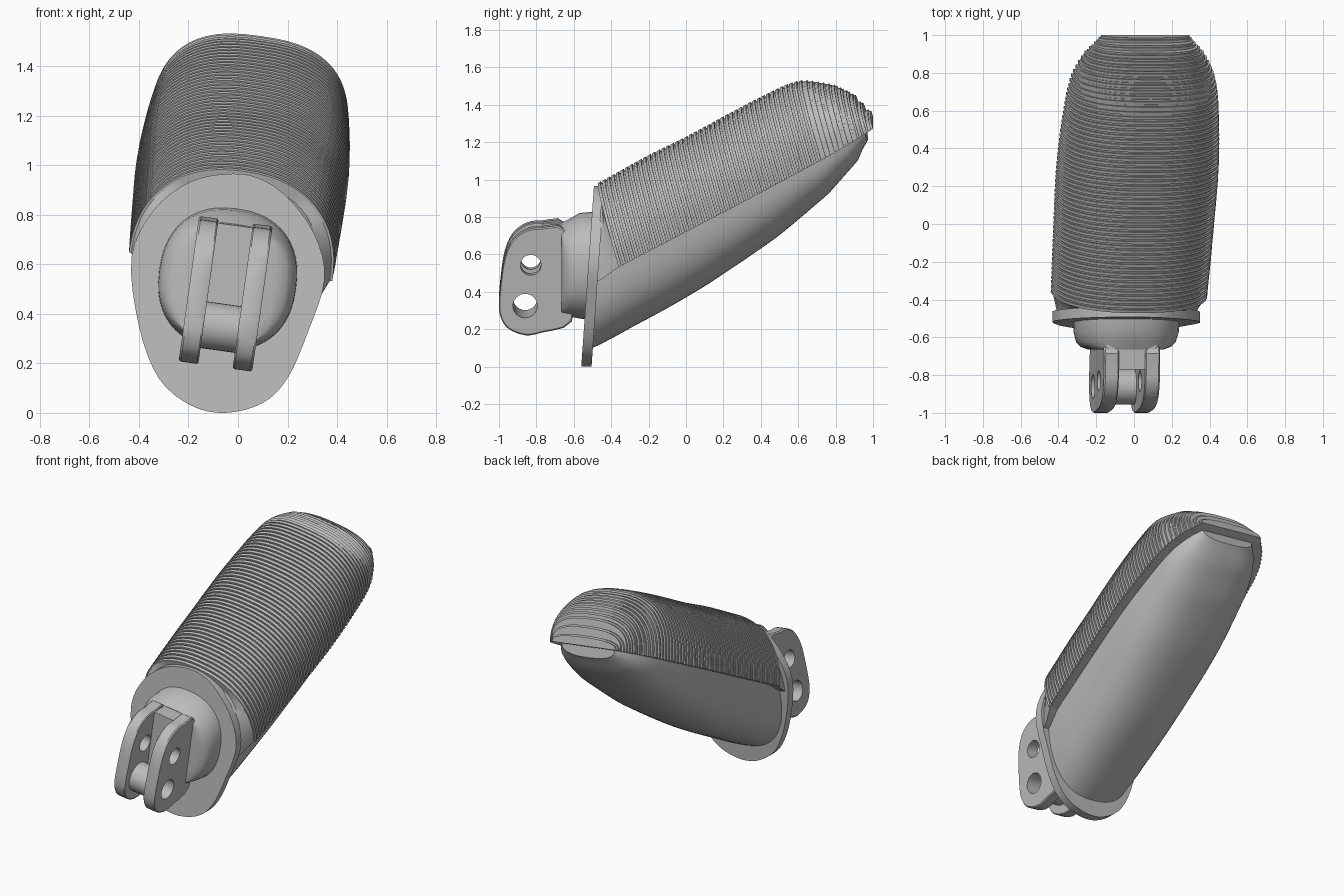
import bpy, bmesh
from math import sin, cos, pi, radians
from mathutils import Vector, Matrix

if "Cube" in bpy.data.objects:
    bpy.data.objects.remove(bpy.data.objects["Cube"])

grey = bpy.data.materials.new("plain grey")
grey.use_nodes = True
grey.diffuse_color = (0.5, 0.5, 0.5, 1)
grey.node_tree.nodes["Principled BSDF"].inputs["Base Color"].default_value = (0.5, 0.5, 0.5, 1)

ROLL = radians(8)
LEAN = radians(16)
FLANGE_LEAN = radians(-4)


def shade(obj, angle):
    bpy.ops.object.select_all(action='DESELECT')
    obj.select_set(True)
    bpy.context.view_layer.objects.active = obj
    bpy.ops.object.shade_smooth_by_angle(angle=radians(angle))


def loft(name, rings, angle=30):
    """Skin closed rings of equal length and cap both ends."""
    bm = bmesh.new()
    loops = [[bm.verts.new(p) for p in ring] for ring in rings]
    n = len(loops[0])
    for a, b in zip(loops, loops[1:]):
        for i in range(n):
            j = (i + 1) % n
            bm.faces.new((a[i], a[j], b[j], b[i]))
    bm.faces.new(loops[0])
    bm.faces.new(loops[-1])
    bmesh.ops.recalc_face_normals(bm, faces=bm.faces)
    mesh = bpy.data.meshes.new(name)
    bm.to_mesh(mesh)
    bm.free()
    mesh.materials.append(grey)
    obj = bpy.data.objects.new(name, mesh)
    bpy.context.collection.objects.link(obj)
    shade(obj, angle)
    return obj


def catmull(a, b, c, d, t):
    return 0.5 * (2 * b + (c - a) * t + (2 * a - 5 * b + 4 * c - d) * t * t
                  + (3 * b - a - 3 * c + d) * t ** 3)


def closed_curve(points, steps):
    pts = [Vector(p) for p in points]
    n = len(pts)
    return [catmull(pts[i - 1], pts[i], pts[(i + 1) % n], pts[(i + 2) % n], k / steps)
            for i in range(n) for k in range(steps)]


def sample(keys, y):
    """Smooth value at y from a list of (y, value) keys."""
    i = 0
    while i < len(keys) - 2 and y > keys[i + 1][0]:
        i += 1
    (y0, v0), (y1, v1) = keys[i], keys[i + 1]
    t = min(max((y - y0) / (y1 - y0), 0), 1)
    before = keys[i - 1][1] if i else v0
    after = keys[i + 2][1] if i + 2 < len(keys) else v1
    return catmull(before, v0, v1, after, t)


def axis_point(y):
    x = -0.03 + 0.065 * (y + 0.36)
    return Vector((x, y, 0.59 + 0.535 * (y + 0.36) - 0.146 * (x + 0.03)))


def power(v, p):
    return abs(v) ** p * (1 if v >= 0 else -1)


def half_section(centre, width, height, lean, exponent=2.3, n=32):
    """D-shaped ring standing on the split line; negative height hangs below."""
    right = Vector((cos(ROLL), 0, -sin(ROLL)))
    up = Vector((sin(ROLL) * cos(lean), -sin(lean), cos(ROLL) * cos(lean)))
    e = 2 / exponent
    return [centre + right * width * power(cos(pi * i / n), e)
            + up * height * power(sin(pi * i / n), e) for i in range(n + 1)]


WIDTH = [(-0.5, 0.4), (-0.36, 0.415), (0, 0.425), (0.3, 0.43), (0.5, 0.42),
         (0.7, 0.4), (0.8, 0.375), (0.9, 0.32), (0.99, 0.24)]
HEIGHT = [(-0.36, 0.405), (-0.1, 0.41), (0.1, 0.403), (0.5, 0.405), (0.7, 0.385),
          (0.85, 0.28), (0.93, 0.18), (0.99, 0.04)]
DEPTH = [(-0.49, 0.43), (-0.3, 0.4), (0, 0.36), (0.4, 0.305), (0.7, 0.225),
         (0.88, 0.14), (0.955, 0.065)]

# Ribbed upper body: thin plates separated by shallow grooves
rings = []
count = 56
step = (1 + 0.36) / count
for k in range(count):
    y = -0.36 + k * step
    w, h = sample(WIDTH, y), sample(HEIGHT, y)
    for offset, inset in ((0, 0), (0.6, 0), (0.6, 0.012), (1, 0.012)):
        rings.append(half_section(axis_point(y + offset * step), w - inset,
                                  max(h - inset, 0.015), LEAN, 2.3 + 0.4 * k / count))
ribbed_body = loft("ribbed_body", rings)

# Smooth lower shell, turning from the flange plane to the rib plane
rings = []
for k in range(41):
    y = -0.49 + 1.445 * k / 40
    blend = min((y + 0.49) / 0.5, 1)
    lean = FLANGE_LEAN * (1 - blend) + LEAN * blend
    rings.append(half_section(axis_point(y), sample(WIDTH, y) - 0.07,
                              -sample(DEPTH, y), lean, 2.5))
lower_shell = loft("lower_shell", rings)

# Wedge collar between the flange and the first rib
collar = loft("collar", [
    half_section(Vector((-0.045, -0.49, 0.5)), 0.365, 0.435, FLANGE_LEAN),
    half_section(Vector((-0.04, -0.45, 0.52)), 0.375, 0.425, FLANGE_LEAN / 4),
    half_section(axis_point(-0.36), 0.405, 0.395, LEAN)])

# Flange plate
outline = closed_curve([(-0.43, 0.63), (-0.4, 0.35), (-0.32, 0.14), (-0.19, 0.03),
                        (-0.05, 0), (0.1, 0.04), (0.2, 0.14), (0.28, 0.32),
                        (0.35, 0.54), (0.31, 0.72), (0.2, 0.87), (0.08, 0.95),
                        (-0.05, 0.965), (-0.2, 0.93), (-0.34, 0.82)], 4)
flange = loft("flange", [[(p.x, -0.56 + 0.07 * p.y + d, p.y) for p in outline]
                         for d in (0, 0.055)])

# Connector parts are built upright, then rolled about this pivot
place = Matrix.Translation((-0.05, 0, 0.48)) @ Matrix.Rotation(ROLL, 4, 'Y')


def oval(y, cz, w, h, exponent, n=48):
    e = 2 / exponent
    return [place @ Vector((w * power(cos(2 * pi * i / n), e), y,
                            cz + h * power(sin(2 * pi * i / n), e))) for i in range(n)]


# Hood joining the connector to the flange, with the solid root of the fork
hood = loft("hood", [oval(-0.48, 0.06, 0.28, 0.29, 2.3), oval(-0.57, 0.06, 0.277, 0.28, 2.3),
                     oval(-0.625, 0.05, 0.262, 0.258, 2.4), oval(-0.65, 0.045, 0.235, 0.25, 2.7),
                     oval(-0.665, 0.04, 0.19, 0.245, 3.5)], 40)
fork_root = loft("fork_root", [oval(-0.64, 0.04, 0.148, 0.243, 14),
                               oval(-0.77, 0.04, 0.148, 0.24, 14)])


def cylinder(name, x0, x1, y, z, radius):
    return loft(name, [[place @ Vector((x, y + radius * cos(2 * pi * i / 32),
                                        z + radius * sin(2 * pi * i / 32)))
                        for i in range(32)] for x in (x0, x1)])


HOLES = [(-0.83, 0.085, 0.055), (-0.86, -0.135, 0.065)]
cutters = []
for y, z, r in HOLES:
    cutter = cylinder("hole_cutter", -0.3, 0.3, y, z, r)
    cutter.hide_render = True
    cutters.append(cutter)


def drill(obj):
    bpy.context.view_layer.objects.active = obj
    for cutter in cutters:
        mod = obj.modifiers.new("hole", 'BOOLEAN')
        mod.object = cutter
        mod.solver = 'EXACT'
        bpy.ops.object.modifier_apply(modifier=mod.name)
    shade(obj, 30)


# The fork root is cut back where the upper pin passes
drill(fork_root)

# Two fork lugs with chamfered rims
side = closed_curve([(-0.61, 0.26), (-0.77, 0.2), (-0.86, 0.185), (-0.95, 0.22), (-0.99, 0.28),
                     (-1, 0.35), (-0.99, 0.47), (-0.97, 0.6), (-0.925, 0.7), (-0.85, 0.755),
                     (-0.77, 0.765), (-0.65, 0.755), (-0.62, 0.5)], 3)
middle = Vector((-0.82, 0.48))
for name, sign in (("left_lug", 1), ("right_lug", -1)):
    lug = loft(name, [[place @ Vector((sign * x, q.x, q.y - 0.48))
                       for q in (middle + (p - middle) * s for p in side)]
                      for x, s in ((0.07, 0.98), (0.076, 1), (0.142, 1), (0.15, 0.975))])
    drill(lug)

# Bored boss bridging the lugs
boss = cylinder("boss", -0.09, 0.09, -0.86, -0.135, 0.095)
drill(boss)

for cutter in cutters:
    bpy.data.objects.remove(cutter)
